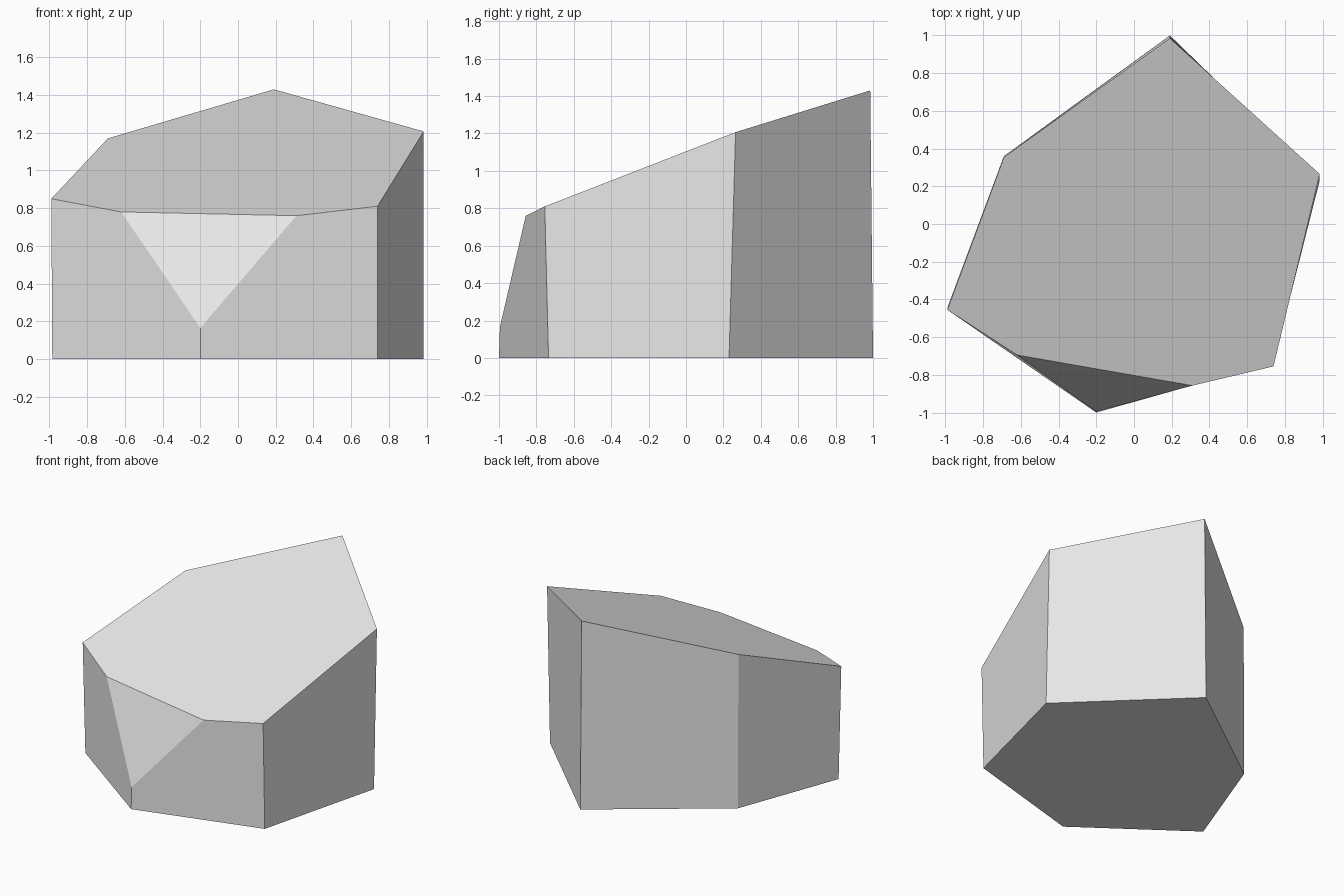
import bpy
import bmesh

if "Cube" in bpy.data.objects:
    bpy.data.objects.remove(bpy.data.objects["Cube"], do_unlink=True)

# Single stone colour
stone = bpy.data.materials.new("light_grey_stone")
colour = (0.8, 0.8, 0.8, 1.0)
stone.diffuse_color = colour
stone.use_nodes = True
stone.node_tree.nodes["Principled BSDF"].inputs["Base Color"].default_value = colour

# Six-sided footprint, starting at the front corner
footprint = [(-0.2, -1.0), (0.74, -0.735), (0.985, 0.23),
             (0.19, 1.0), (-0.69, 0.36), (-0.985, -0.43)]

# Sloping rim above the five full-height corners
rim = [(0.74, -0.755, 0.81), (0.985, 0.265, 1.207), (0.19, 0.985, 1.43),
       (-0.69, 0.355, 1.17), (-0.99, -0.455, 0.85)]

# Chipped front corner: low tip and its two ends on the rim
chip = [(-0.2, -0.995, 0.165), (0.31, -0.857, 0.76), (-0.62, -0.695, 0.78)]

bm = bmesh.new()
base = [bm.verts.new((x, y, 0)) for x, y in footprint]
top = [bm.verts.new(p) for p in rim]
tip, chip_left, chip_right = [bm.verts.new(p) for p in chip]

# Underside, sloping top and chip facet
bm.faces.new(base[::-1])
bm.faces.new(top + [chip_right, chip_left])
bm.faces.new((tip, chip_left, chip_right))

# Side and back walls
for i in range(len(top) - 1):
    bm.faces.new((base[i + 1], base[i + 2], top[i + 1], top[i]))

# Two front walls meeting at the chip
bm.faces.new((base[0], base[1], top[0], chip_left, tip))
bm.faces.new((base[-1], base[0], tip, chip_right, top[-1]))

bmesh.ops.recalc_face_normals(bm, faces=bm.faces)
mesh = bpy.data.meshes.new("faceted_rock")
bm.to_mesh(mesh)
bm.free()
mesh.materials.append(stone)
rock = bpy.data.objects.new("faceted_rock", mesh)
bpy.context.collection.objects.link(rock)
